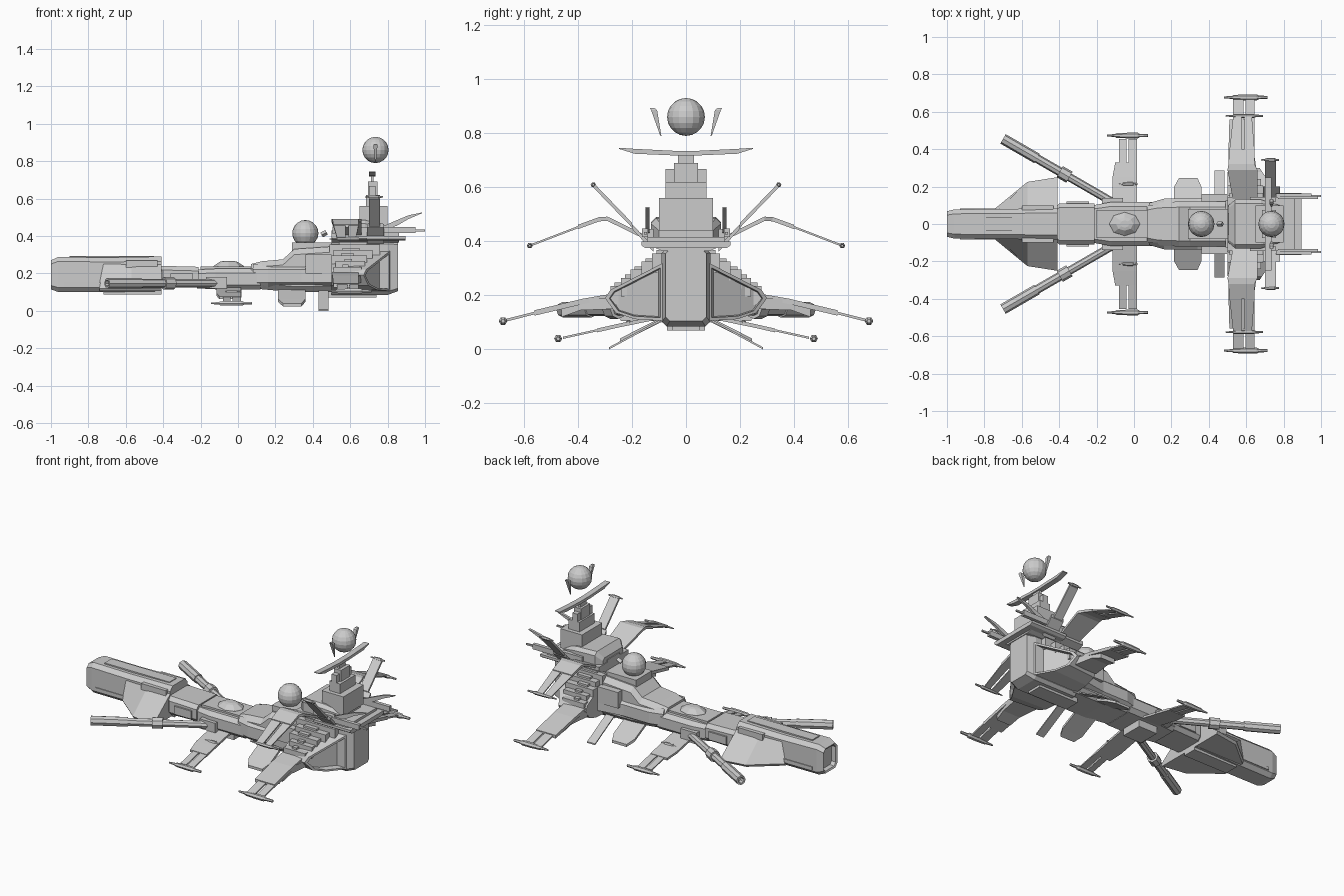
import bpy, bmesh, math
from mathutils import Vector


def loft(name, rings, mirror=False):
    """Skin equal-length rings of points, cap both ends, optionally mirror over y."""
    bm = bmesh.new()
    vs = [[bm.verts.new(p) for p in r] for r in rings]
    n = len(rings[0])
    for a, b in zip(vs, vs[1:]):
        for i in range(n):
            j = (i + 1) % n
            bm.faces.new((a[i], a[j], b[j], b[i]))
    bm.faces.new(vs[0])
    bm.faces.new(vs[-1])
    bmesh.ops.recalc_face_normals(bm, faces=bm.faces)
    me = bpy.data.meshes.new(name)
    bm.to_mesh(me)
    bm.free()
    ob = bpy.data.objects.new(name, me)
    bpy.context.collection.objects.link(ob)
    if mirror:
        m = ob.modifiers.new("mirror", 'MIRROR')
        m.use_axis = (False, True, False)
        m.use_clip = False
        m.use_mirror_merge = False
    return ob


def box(name, x, y, z, mirror=False):
    ring = lambda h: [(x[0], y[0], h), (x[1], y[0], h), (x[1], y[1], h), (x[0], y[1], h)]
    return loft(name, [ring(z[0]), ring(z[1])], mirror)


def hull(name, stations, c=0.3):
    """Eight-sided hull along x; stations are (x, half width, z bottom, z top)."""
    rings = []
    for x, w, b, t in stations:
        k = w * c
        half = [(w - k, b), (w, b + k), (w, t - k), (w - k, t)]
        rings.append([(x, y, z) for y, z in half] + [(x, -y, z) for y, z in half[::-1]])
    return loft(name, rings)


def plate(name, pts, t):
    """Thin mirrored wing through (x0, x1, y, z) stations."""
    h = t / 2
    return loft(name, [[(a, y, z - h), (b, y, z - h), (b, y, z + h), (a, y, z + h)]
                       for a, b, y, z in pts], True)


def lathe(name, origin, direction, prof, n=8, mirror=False):
    """Turned part: (distance, radius) profile along a direction."""
    q = Vector(direction).to_track_quat('Z', 'Y')
    ring = lambda d, r: [Vector(origin) + q @ Vector((r * math.cos(2 * math.pi * i / n),
                         r * math.sin(2 * math.pi * i / n), d)) for i in range(n)]
    return loft(name, [ring(d, r) for d, r in prof], mirror)


def pod(name, x0, x1, y, z, r):
    L = x1 - x0
    lathe(name, (x0, y, z), (1, 0, 0), [(0, r * .3), (.2 * L, r * .55), (.22 * L, r * .8), (.5 * L, r),
          (.75 * L, r), (.8 * L, r * .6), (L, r * .5)], 6, True)


# Long nose with recessed muzzle
hull("nose", [(-.97, .055, .13, .255), (-.995, .06, .125, .26), (-1, .068, .115, .27),
              (-.96, .078, .1, .288), (-.71, .08, .1, .285), (-.41, .085, .105, .29)])
box("nose_keel", (-.72, -.41), (-.045, .045), (.088, .11))
box("nose_side_rail", (-.93, -.70), (.07, .084), (.13, .15), True)
box("nose_top_panel", (-.9, -.45), (-.035, .035), (.28, .294))
loft("nose_cheek", [[(x, .06, .268), (x, y, .12), (x, y - .01, .105), (x, .06, .105)]
                    for x, y in ((-.74, .085), (-.57, .225), (-.41, .25))], True)
box("cheek_panel", (-.6, -.43), (.06, .1), (.2, .27), True)

# Neck
hull("neck_front", [(-.42, .09, .13, .24), (-.4, .11, .125, .24), (-.21, .11, .13, .235)], .2)
hull("neck_rear", [(-.22, .1, .12, .22), (-.12, .118, .115, .225), (.12, .118, .115, .225)], .2)
box("neck_top_plate", (-.2, .1), (-.075, .075), (.22, .236))
box("neck_side_box", (-.36, -.24), (.1, .12), (.15, .2), True)
box("neck_keel", (-.11, .02), (-.07, .07), (.07, .13))

# Dome turret
loft("turret_dome", [[(-.05 + .085 * s * math.cos(i * math.pi / 4), .065 * s * math.sin(i * math.pi / 4), z)
                      for i in range(8)] for s, z in ((.75, .215), (1, .23), (.95, .24), (.55, .262), (.3, .266))])

# Angled side guns
gun_dir = Vector((-.58, .335, 0))
lathe("side_gun", (-.12, .12, .147), gun_dir,
      [(0, .022), (.26, .022), (.26, .034), (.32, .034), (.32, .024), (.46, .024), (.46, .029),
       (.67, .029), (.67, .018), (.64, .016)], 8, True)
box("gun_mount", (-.17, -.06), (.09, .14), (.12, .18), True)

# Mid hull
hull("mid_hull", [(.07, .1, .13, .25), (.13, .115, .115, .265), (.24, .12, .105, .275),
                  (.3, .12, .1, .33), (.52, .12, .1, .345)], .25)
loft("mid_side_bulge", [[(x, .1, .25), (x, y, .22), (x, y, .15), (x, .1, .125)]
                        for x, y in ((.08, .112), (.16, .135), (.34, .135), (.5, .16))], True)
box("mid_top_block", (.29, .5), (-.08, .08), (.32, .365))
box("mid_shoulder", (.36, .5), (.1, .16), (.2, .3), True)
loft("sphere_seat", [[(.36 + r * math.cos(i * math.pi / 4), r * math.sin(i * math.pi / 4), z)
                      for i in range(8)] for r, z in ((.06, .34), (.035, .375))])

# Rear core, flared engine blocks with recessed slanted faces
hull("rear_core", [(.5, .09, .085, .375), (.8, .09, .085, .375), (.855, .075, .105, .37)], .2)
prof = [(.075, .325), (.28, .22), (.3, .19), (.26, .135), (.19, .112), (.075, .105)]
cy = sum(p[0] for p in prof) / 6
cz = sum(p[1] for p in prof) / 6


def engine_ring(s, push):
    pts = [(cy + (y - cy) * s, cz + (z - cz) * s) for y, z in prof]
    return [(.82 - (y - .075) * .66 - push, y, z) for y, z in pts]


loft("engine_block", [[(.5, y * .93, z) for y, z in prof], engine_ring(1, 0),
                      engine_ring(.84, 0), engine_ring(.78, .045)], True)

# Stepped shoulder armour
for i, (x0, x1, y0, y1, z) in enumerate([(.49, .76, .05, .125, .355), (.51, .72, .11, .165, .325),
                                         (.5, .69, .15, .205, .295), (.52, .68, .19, .24, .265),
                                         (.51, .66, .22, .28, .235)]):
    box(f"shoulder_armour_{i}", (x0, x1), (y0, y1), (z - .07, z), True)
    box(f"armour_tile_{i}", (x0 + .05, x1 - .07), (y0 + .015, y1 - .015), (z, z + .012), True)

# Lower main wings, double tip slats
plate("main_wing", [(.505, .645, .25, .2), (.505, .645, .38, .178), (.51, .645, .56, .135)], .02)
plate("main_wing_root", [(.5, .66, .26, .17), (.52, .64, .39, .165), (.53, .63, .46, .14)], .04)
plate("main_wing_front_slat", [(.53, .585, .5, .15), (.53, .585, .665, .108)], .01)
plate("main_wing_rear_slat", [(.597, .645, .5, .15), (.597, .645, .665, .108)], .01)
pod("main_wing_pod", .48, .715, .677, .105, .016)

# Upper bent wings
plate("upper_wing", [(.53, .66, .12, .4), (.5, .66, .29, .483), (.505, .645, .32, .482),
                     (.51, .645, .4, .453)], .016)
plate("upper_wing_front_slat", [(.51, .575, .39, .456), (.53, .575, .575, .385)], .008)
plate("upper_wing_rear_slat", [(.59, .645, .39, .456), (.59, .63, .575, .385)], .008)
pod("upper_wing_pod", .49, .69, .578, .384, .011)

# Upright rear fins
plate("upright_fin", [(.69, .78, .12, .37), (.69, .78, .2, .455), (.7, .76, .2, .46), (.7, .76, .342, .607)], .018)
pod("upright_fin_pod", .68, .775, .343, .609, .01)

# Forward drooping fins and small belly fins
plate("front_fin", [(-.115, .015, .07, .125), (-.115, .015, .25, .088), (-.1, .015, .33, .07)], .014)
plate("front_fin_outer_slat", [(-.08, -.04, .3, .077), (-.08, -.04, .455, .043)], .008)
plate("front_fin_rear_slat", [(-.03, .015, .3, .077), (-.03, .015, .455, .043)], .008)
pod("front_fin_pod", -.145, .075, .473, .04, .015)
pod("front_fin_inner_pod", -.08, .02, .213, .1, .011)
plate("belly_fin", [(.215, .36, .08, .115), (.215, .36, .2, .055), (.24, .34, .245, .032)], .016)
plate("belly_strut", [(.43, .485, .08, .115), (.43, .485, .285, .004)], .008)
box("belly_keel", (.46, .74), (-.05, .05), (.07, .1))

# Bridge deck stack
loft("bridge_base", [[(.5, -y, z), (.86, -y, z), (.86, y, z), (.5, y, z)]
                     for y, z in ((.09, .365), (.145, .39), (.145, .415))])
loft("bridge_deck", [[(.64, -y, z), (.895, -y, z), (.895, y, z), (.64, y, z)]
                     for y, z in ((.15, .375), (.165, .385), (.165, .4))])
hull("bridge_house", [(.505, .1, .39, .45), (.54, .13, .39, .49), (.68, .13, .39, .485), (.78, .1, .39, .455)], .15)
box("bridge_front_window", (.5, .54), (-.06, .06), (.4, .43))
box("bridge_side_box", (.62, .76), (.12, .145), (.4, .445), True)
box("rear_arm", (.76, .95), (.14, .162), (.415, .447), True)
box("rear_arm_tip", (.93, 1.0), (.145, .155), (.425, .435), True)
loft("rear_horn", [[(x, .135, a), (x, .15, a), (x, .15, b), (x, .135, b)]
                   for x, a, b in ((.77, .43, .45), (.85, .455, .485), (.91, .49, .51), (.985, .522, .526))], True)

# Command tower and mast
box("tower_base", (.65, .8), (-.1, .1), (.44, .56))
box("tower_wing_block", (.685, .76), (-.075, .075), (.54, .62))
box("tower_side_spire", (.7, .735), (.045, .075), (.55, .667), True)
box("tower_core", (.695, .745), (-.045, .045), (.6, .69))
box("tower_mast", (.71, .725), (-.03, .03), (.68, .73))
loft("mast_crossbar", [[(.7, y, a), (.735, y, a), (.735, y, b), (.7, y, b)] for y, a, b in
                       ((-.248, .742, .746), (-.19, .724, .742), (-.05, .718, .735), (.05, .718, .735),
                        (.19, .724, .742), (.248, .742, .746))])

# Floating spheres, spikes and diamond
for name, x, z in (("upper_sphere", .735, .86), ("lower_sphere", .36, .415)):
    lathe(name, (x, 0, z), (0, 0, 1), [(-.07 * math.cos(a), max(.07 * math.sin(a), .0015)) for a in
          [math.pi * i / 10 for i in range(11)]], 16)
loft("sphere_spike", [[(.735 - w, y - w, z), (.735 + w, y - w, z), (.735 + w, y + w, z), (.735 - w, y + w, z)]
                      for y, z, w in ((.093, .79, .002), (.118, .885, .011), (.125, .893, .008))], True)
lathe("floating_diamond", (.447, 0, .405), (1, 0, .55), [(0, .014), (.03, .014)], 4)
